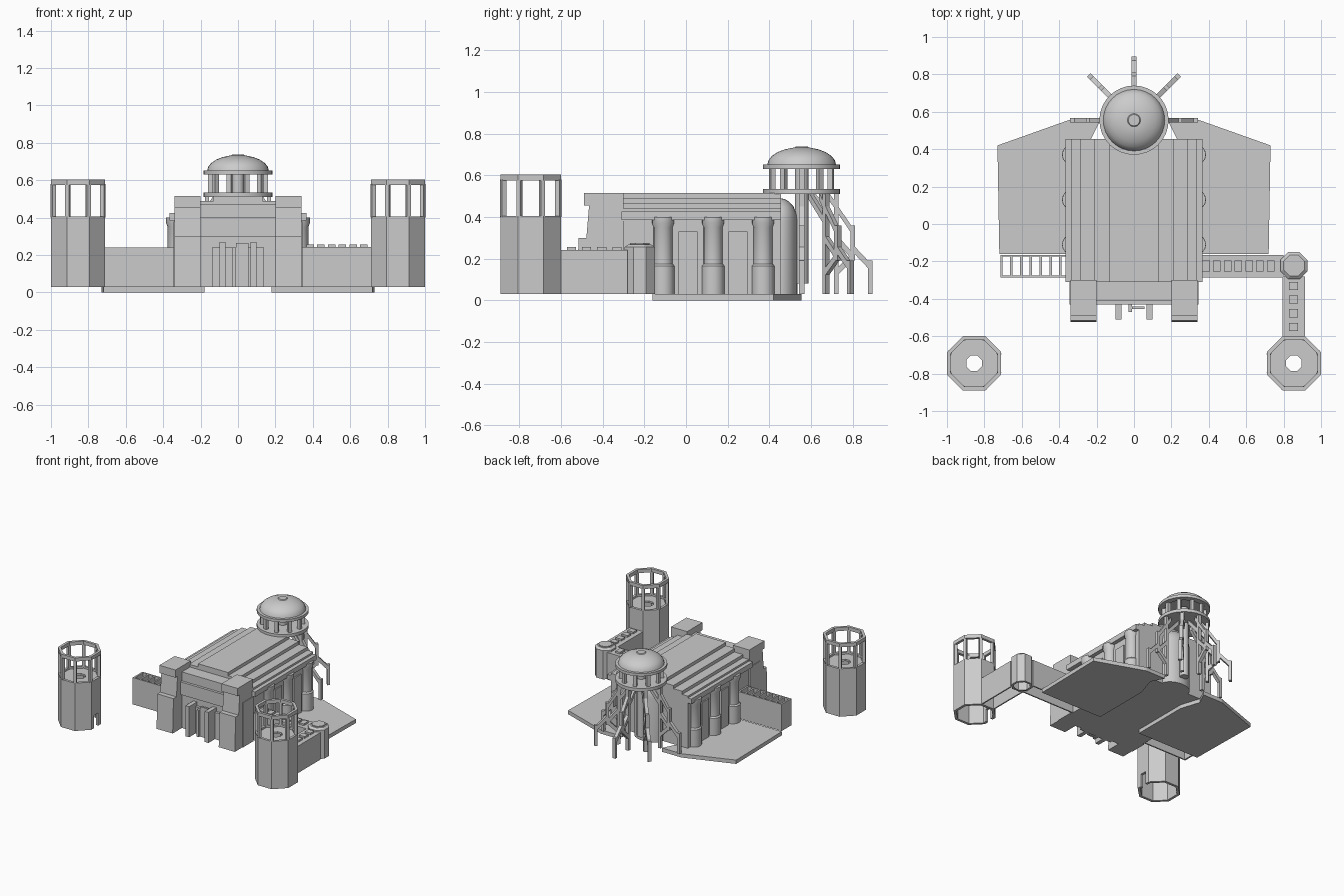
import bpy, bmesh, math
from mathutils import Vector, Matrix

old = bpy.data.objects.get("Cube")
if old:
    bpy.data.objects.remove(old, do_unlink=True)

stone = bpy.data.materials.new("grey_stone")
stone.use_nodes = True
GREY = (0.6, 0.6, 0.6, 1)
stone.diffuse_color = GREY
stone.node_tree.nodes["Principled BSDF"].inputs["Base Color"].default_value = GREY


def finish(name, bm, smooth=False):
    bmesh.ops.recalc_face_normals(bm, faces=bm.faces)
    me = bpy.data.meshes.new(name)
    bm.to_mesh(me)
    bm.free()
    me.materials.append(stone)
    ob = bpy.data.objects.new(name, me)
    bpy.context.collection.objects.link(ob)
    if smooth:
        bpy.ops.object.select_all(action='DESELECT')
        ob.select_set(True)
        bpy.context.view_layer.objects.active = ob
        bpy.ops.object.shade_smooth_by_angle(angle=math.radians(35))
    return ob


def add_box(bm, x, y, z, rot=None):
    size = [b - a for a, b in (x, y, z)]
    mid = [(a + b) / 2 for a, b in (x, y, z)]
    m = Matrix.Translation(mid) @ Matrix.Diagonal((*size, 1))
    bmesh.ops.create_cube(bm, size=1, matrix=rot @ m if rot else m)


def box(name, x, y, z):
    bm = bmesh.new()
    add_box(bm, x, y, z)
    return finish(name, bm)


def extrude(name, points, vec):
    bm = bmesh.new()
    face = bm.faces.new([bm.verts.new(p) for p in points])
    res = bmesh.ops.extrude_face_region(bm, geom=[face], use_keep_orig=True)
    bmesh.ops.translate(bm, vec=vec, verts=[v for v in res["geom"] if isinstance(v, bmesh.types.BMVert)])
    return finish(name, bm)


def lathe(name, profile, center, sides, turn=0, smooth=False, scale=(1, 1)):
    """Spin a radius/height profile around a vertical axis."""
    bm = bmesh.new()
    vs = [bm.verts.new((r, 0, z)) for r, z in profile]
    es = [bm.edges.new(p) for p in zip(vs, vs[1:])]
    bmesh.ops.spin(bm, geom=vs + es, cent=(0, 0, 0), axis=(0, 0, 1), angle=2 * math.pi, steps=sides)
    bmesh.ops.remove_doubles(bm, verts=bm.verts, dist=0.0005)
    bmesh.ops.transform(bm, verts=bm.verts, matrix=Matrix.Translation((*center, 0))
                        @ Matrix.Diagonal((*scale, 1, 1)) @ Matrix.Rotation(turn, 4, 'Z'))
    return finish(name, bm, smooth)


SIDES = (("left", 1), ("right", -1))

# Ground terraces on both flanks
for side, s in SIDES:
    pts = [(.18, -.16), (.72, -.16), (.73, .42), (.35, .555), (.18, .555), (.23, .455), (.18, .3)]
    extrude(side + "_terrace", [(s * x, y, 0) for x, y in pts], (0, 0, .03))

# Main hall and its stepped roof
box("hall_walls", (-.335, .335), (-.30, .455), (.03, .40))
steps = [(.365, .385), (.365, .425), (.335, .425), (.335, .44), (.285, .44), (.285, .465),
         (.21, .465), (.21, .49), (.13, .49), (.13, .515)]
outline = [(x, -.31, z) for x, z in steps] + [(-x, -.31, z) for x, z in reversed(steps)]
extrude("stepped_roof", outline, (0, .765, 0))

# Rounded wall columns with base and capital, and low panels between them
column = [(0, .03), (.055, .03), (.055, .165), (.046, .175), (.046, .35), (.054, .37), (.054, .4), (0, .4)]
for side, s in SIDES:
    for i, y in enumerate((-.11, .13, .37)):
        lathe(f"{side}_column_{i}", column, (s * .33, y), 16, smooth=True)
    for i, y in enumerate((.01, .25)):
        box(f"{side}_wall_panel_{i}", sorted((s * .32, s * .345)), (y - .045, y + .045), (.03, .33))

# Entrance facade with two stepped pylons
pylon = [(-.30, .03), (-.30, .515), (-.49, .515), (-.49, .455), (-.465, .455), (-.478, .30),
         (-.515, .30), (-.525, .03)]
for side, s in SIDES:
    extrude(side + "_pylon", [(s * .2, y, z) for y, z in pylon], (s * .14, 0, 0))
    box(side + "_shoulder", sorted((s * .33, s * .345)), (-.43, -.30), (.03, .38))
    box(side + "_door_buttress", sorted((s * .068, s * .1)), (-.51, -.40), (.03, .27))
box("facade_wall", (-.2, .2), (-.41, -.30), (.03, .47))
box("facade_lintel", (-.2, .2), (-.43, -.40), (.30, .40))
box("facade_plinth", (-.14, .14), (-.43, -.40), (.03, .24))
box("door_leaf", (-.012, .055), (-.455, -.44), (.03, .265))
box("door_post", (-.03, -.012), (-.47, -.40), (.03, .24))

# Domed rear tower: mast, rings, pillars, dome
hub = (0, .555)
lathe("mast", [(0, .08), (.033, .08), (.033, .64), (0, .64)], hub, 12, smooth=True)
lathe("lower_ring", [(0, .51), (.185, .51), (.185, .535), (0, .535)], hub, 32, smooth=True)
lathe("upper_ring", [(.14, .63), (.185, .63), (.185, .652), (.14, .652), (.14, .63)], hub, 32, smooth=True)
dome = [(.165, .65)] + [(.165 * math.cos(a), .65 + .085 * math.sin(a))
                        for a in (math.radians(d) for d in (15, 30, 45, 60, 76))]
lathe("dome", [(0, .65)] + dome + [(.035, .732), (.03, .737), (0, .737)], hub, 32, smooth=True)
bm = bmesh.new()
for i in range(10):
    add_box(bm, (.135, .16), (-.013, .013), (.53, .635),
            Matrix.Translation((*hub, 0)) @ Matrix.Rotation(i * math.pi / 5, 4, 'Z'))
finish("lantern_pillars", bm)

# Rounded apse against the back wall
apse = [(0, .03), (.085, .03), (.085, .38)] + [
    (.085 * math.cos(a), .38 + .11 * math.sin(a)) for a in (math.radians(d) for d in (20, 40, 60, 75, 90))]
lathe("apse", apse, (0, .45), 24, smooth=True, scale=(1.4, 1))


# Radiating stepped scaffold struts
def beam(bm, m, p, q):
    h = .013
    ring = [bm.verts.new(m @ Vector((r, y, z + dz)))
            for r, z in (p, q) for y, dz in ((-h, -.018), (h, -.018), (h, .018), (-h, .018))]
    for i in range(4):
        j = (i + 1) % 4
        bm.faces.new((ring[i], ring[j], ring[j + 4], ring[i + 4]))
    bm.faces.new(ring[:4])
    bm.faces.new(ring[4:])


for i in range(5):
    bm = bmesh.new()
    m = Matrix.Translation((*hub, 0)) @ Matrix.Rotation(i * math.pi / 4, 4, 'Z')
    for r, low, high in ((.165, .03, .51), (.245, .19, .36), (.33, .03, .19)):
        add_box(bm, (r - .011, r + .011), (-.013, .013), (low, high), m)
    for p, q in (((.06, .5), (.165, .38)), ((.13, .5), (.245, .33)),
                 ((.165, .3), (.245, .21)), ((.245, .25), (.33, .16)), ((.165, .13), (.245, .21))):
        beam(bm, m, p, q)
    finish(f"strut_{i}", bm)

# Octagonal watchtowers with open lookouts
K = 1 / math.cos(math.pi / 8)
R, RIN = .145 * K, .125 * K
for side, s in SIDES:
    c = (s * .855, -.745)
    body = [(R, .03), (R, .405), (RIN, .405), (RIN, .39), (.045, .39), (.045, .375),
            (RIN, .375), (RIN, .03), (R, .03)]
    tower = lathe(side + "_watchtower", body, c, 8, math.pi / 8)
    inner = c[0] - s * .135
    cutter = box(side + "_door_cutter", (inner - .03, inner + .03), (c[1] - .025, c[1] + .025), (0, .13))
    cutter.hide_render = True
    cutter.hide_set(True)
    cut = tower.modifiers.new("doorway", 'BOOLEAN')
    cut.object = cutter
    cut.operation = 'DIFFERENCE'
    cut.solver = 'EXACT'
    rim = [(RIN, .575), (R, .575), (R, .603), (RIN, .603), (RIN, .575)]
    lathe(side + "_watchtower_rim", rim, c, 8, math.pi / 8)
    bm = bmesh.new()
    for i in range(8):
        add_box(bm, (RIN - .004, R - .003), (-.011, .011), (.40, .58),
                Matrix.Translation((*c, 0)) @ Matrix.Rotation((i + .5) * math.pi / 4, 4, 'Z'))
    finish(side + "_watchtower_posts", bm)

# Open-topped right wall with cross bars
bm = bmesh.new()
for y in (-.285, -.175):
    add_box(bm, (-.715, -.33), (y, y + .01), (.03, .24))
for i in range(8):
    x = -.715 + i * .0525
    add_box(bm, (x, x + .013), (-.276, -.174), (.03 if i == 0 else .2, .24))
finish("right_wall", bm)

# Left wall: two hollow runs with low merlons meeting at a corner turret
bm = bmesh.new()
for y in (-.285, -.175):
    add_box(bm, (.33, .80), (y, y + .01), (.03, .24))
for x in (.793, .903):
    add_box(bm, (x, x + .01), (-.62, -.28), (.03, .24))
add_box(bm, (.33, .80), (-.285, -.165), (.225, .242))
add_box(bm, (.793, .913), (-.62, -.28), (.225, .242))
finish("left_wall", bm)
bm = bmesh.new()
for i in range(7):
    x = .385 + i * .0575
    add_box(bm, (x - .02, x + .02), (-.255, -.195), (.24, .256))
for i in range(4):
    y = -.55 + i * .073
    add_box(bm, (.828, .878), (y - .022, y + .022), (.24, .256))
finish("merlons", bm)
turret = [(.06, .03), (.078, .03), (.078, .255), (.06, .268), (0, .268)]
lathe("corner_turret", turret, (.855, -.222), 8, math.pi / 8)
lathe("turret_cap", [(.05, .26), (.05, .275), (0, .275)], (.855, -.222), 8, math.pi / 8)
